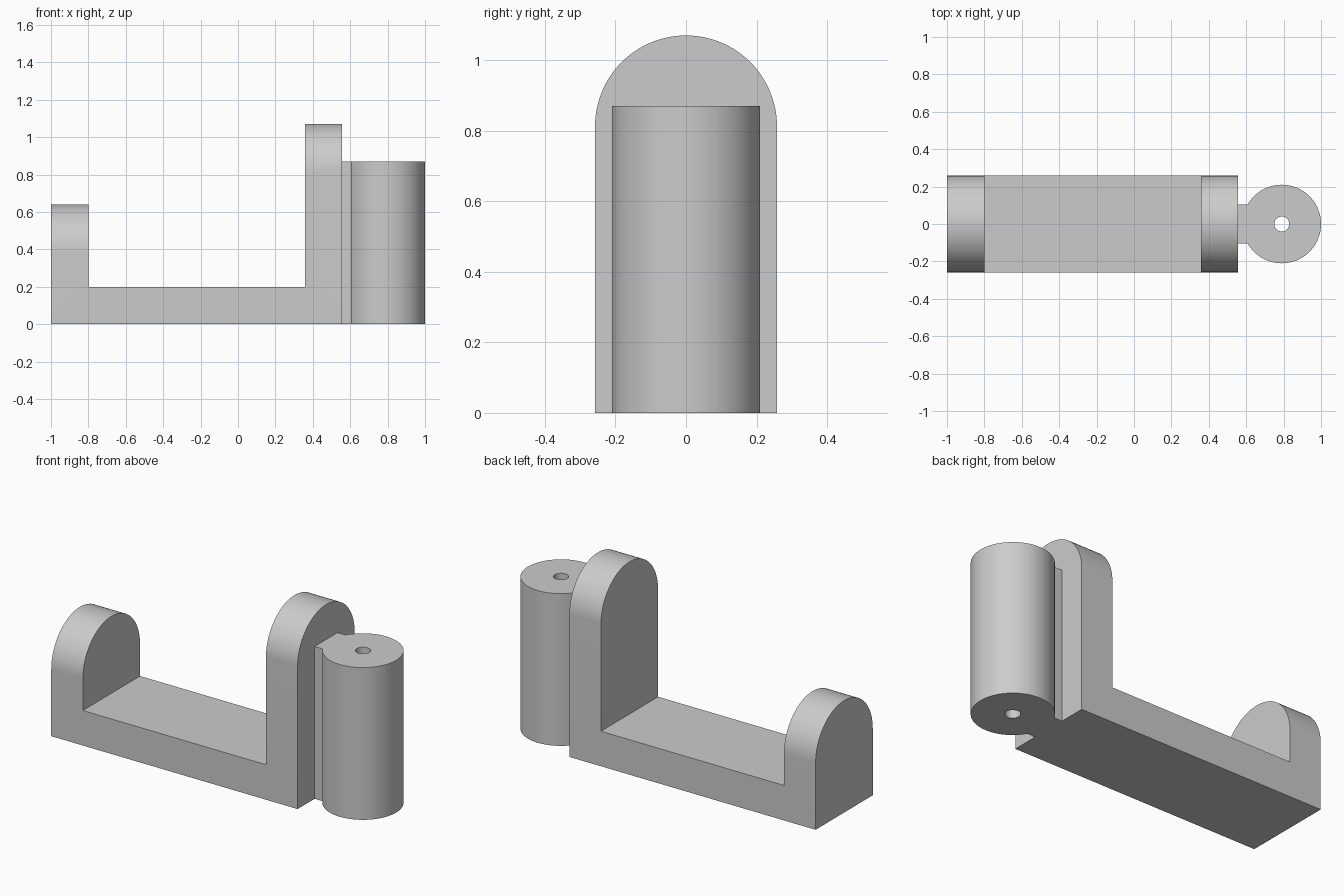
import bpy, bmesh, math
from mathutils import Matrix, Vector

cube = bpy.data.objects.get("Cube")
if cube:
    bpy.data.objects.remove(cube, do_unlink=True)

HALF_WIDTH = 0.258
THICK = 0.2
LEFT_X, PLATE_X, PLATE_END = -1.0, 0.357, 0.557
BARREL_X, BARREL_R, BARREL_H = 0.79, 0.21, 0.87

grey = bpy.data.materials.new("light grey")
grey.use_nodes = True
colour = (0.6, 0.6, 0.6, 1)
grey.diffuse_color = colour
grey.node_tree.nodes["Principled BSDF"].inputs["Base Color"].default_value = colour


def prism(name, outline, direction):
    """Closed solid swept from a flat outline."""
    bm = bmesh.new()
    face = bm.faces.new([bm.verts.new(p) for p in outline])
    swept = bmesh.ops.extrude_face_region(bm, geom=[face])
    verts = [g for g in swept["geom"] if isinstance(g, bmesh.types.BMVert)]
    bmesh.ops.translate(bm, vec=Vector(direction), verts=verts)
    bmesh.ops.recalc_face_normals(bm, faces=bm.faces)
    mesh = bpy.data.meshes.new(name)
    bm.to_mesh(mesh)
    bm.free()
    mesh.materials.append(grey)
    obj = bpy.data.objects.new(name, mesh)
    bpy.context.collection.objects.link(obj)
    return obj


def block(name, x0, x1, half_y, height):
    outline = [(x0, -half_y, 0), (x1, -half_y, 0), (x1, half_y, 0), (x0, half_y, 0)]
    return prism(name, outline, (0, 0, height))


def cylinder(name, radius, z0, z1, sides):
    angles = [2 * math.pi * i / sides for i in range(sides)]
    outline = [(BARREL_X + radius * math.cos(a), radius * math.sin(a), z0) for a in angles]
    return prism(name, outline, (0, 0, z1 - z0))


def arched_plate(name, x, top, steps=48):
    centre = top - HALF_WIDTH
    arc = [math.pi * i / steps for i in range(steps + 1)]
    outline = [(x, -HALF_WIDTH, 0), (x, HALF_WIDTH, 0)]
    outline += [(x, HALF_WIDTH * math.cos(a), centre + HALF_WIDTH * math.sin(a)) for a in arc]
    return prism(name, outline, (THICK, 0, 0))


def combine(target, other, operation):
    """Apply a boolean and discard the operand."""
    mod = target.modifiers.new("combine", "BOOLEAN")
    mod.operation, mod.solver, mod.object = operation, "EXACT", other
    bpy.context.view_layer.update()
    graph = bpy.context.evaluated_depsgraph_get()
    result = bpy.data.meshes.new_from_object(target.evaluated_get(graph))
    target.modifiers.clear()
    target.data = result
    bpy.data.objects.remove(other, do_unlink=True)


def finish(obj):
    """Merge coplanar faces and smooth only the curved ones."""
    bm = bmesh.new()
    bm.from_mesh(obj.data)
    bmesh.ops.remove_doubles(bm, verts=bm.verts, dist=0.0001)
    bmesh.ops.dissolve_limit(bm, angle_limit=math.radians(0.5), verts=bm.verts, edges=bm.edges)
    bm.to_mesh(obj.data)
    bm.free()
    bpy.ops.object.select_all(action="DESELECT")
    obj.select_set(True)
    bpy.context.view_layer.objects.active = obj
    bpy.ops.object.shade_smooth_by_angle(angle=math.radians(30))


# Bracket: flat base with a low and a tall rounded end plate
bracket = block("bracket", LEFT_X, PLATE_END, HALF_WIDTH, THICK)
combine(bracket, arched_plate("low_end_plate", LEFT_X, 0.64), "UNION")
combine(bracket, arched_plate("tall_end_plate", PLATE_X, 1.07), "UNION")
finish(bracket)

# Hinge barrel: upright cylinder with a joining web and a pin hole
barrel = cylinder("hinge_barrel", BARREL_R, 0, BARREL_H, 96)
combine(barrel, block("joining_web", PLATE_END, BARREL_X, 0.104, BARREL_H), "UNION")
combine(barrel, cylinder("pin_hole", 0.04, -0.1, BARREL_H + 0.1, 40), "DIFFERENCE")
finish(barrel)
